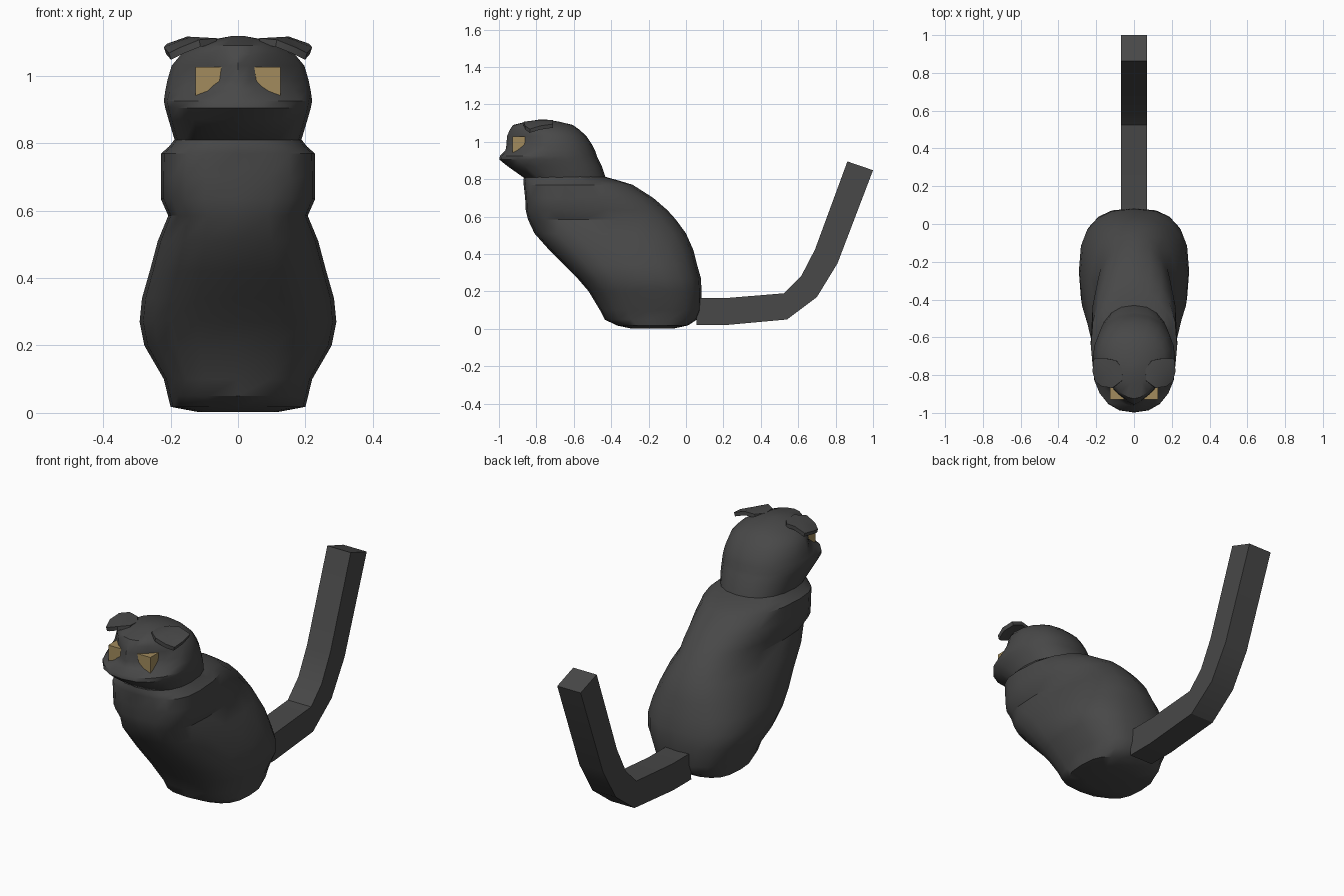
import bpy, bmesh, math


def material(name, color):
    m = bpy.data.materials.new(name)
    m.diffuse_color = color
    return m


FUR = material("dark_fur", (0.065, 0.065, 0.065, 1))
AMBER = material("amber", (0.36, 0.26, 0.11, 1))


def make(name, verts, faces, mat, smooth=None):
    mesh = bpy.data.meshes.new(name)
    bm = bmesh.new()
    vs = [bm.verts.new(v) for v in verts]
    for f in faces:
        bm.faces.new([vs[i] for i in f])
    bmesh.ops.recalc_face_normals(bm, faces=bm.faces)
    bm.to_mesh(mesh)
    bm.free()
    ob = bpy.data.objects.new(name, mesh)
    bpy.context.collection.objects.link(ob)
    mesh.materials.append(mat)
    if smooth:
        bpy.ops.object.select_all(action='DESELECT')
        ob.select_set(True)
        bpy.context.view_layer.objects.active = ob
        bpy.ops.object.shade_smooth_by_angle(angle=math.radians(smooth))
    return ob


def loft(name, rings, mat, smooth=None):
    n = len(rings[0])
    verts = [v for r in rings for v in r]
    faces = [(k * n + i, k * n + (i + 1) % n, (k + 1) * n + (i + 1) % n, (k + 1) * n + i)
             for k in range(len(rings) - 1) for i in range(n)]
    faces += [tuple(range(n)), tuple(range(len(verts) - n, len(verts)))]
    return make(name, verts, faces, mat, smooth)


def ring(z, front, back, half, mid, p_front, p_back, n=20):
    """Horizontal superellipse section, widest at y = mid."""
    pts = []
    for i in range(n):
        a = 2 * math.pi * i / n
        s, c = math.sin(a), math.cos(a)
        p = p_front if c > 0 else p_back
        x = math.copysign(abs(s) ** (2 / p), s) * half
        t = abs(c) ** (2 / p)
        y = mid + t * ((front - mid) if c > 0 else (back - mid))
        pts.append((x, y, z))
    return pts


# Seated body: z, front y, back y, half width, widest y, roundness
body = [
    (0.003, -0.30, -0.06, 0.12, -0.18, 2.5, 2.5),
    (0.018, -0.37, 0.01, 0.20, -0.18, 2.8, 2.8),
    (0.05, -0.435, 0.06, 0.208, -0.19, 2.8, 2.8),
    (0.10, -0.46, 0.08, 0.22, -0.20, 2.8, 2.8),
    (0.20, -0.52, 0.083, 0.278, -0.22, 2.7, 2.7),
    (0.27, -0.58, 0.08, 0.292, -0.25, 2.7, 2.6),
    (0.34, -0.65, 0.06, 0.285, -0.28, 2.7, 2.5),
    (0.42, -0.73, 0.04, 0.262, -0.34, 2.7, 2.5),
    (0.51, -0.81, 0.0, 0.238, -0.45, 2.7, 2.5),
    (0.585, -0.845, -0.055, 0.207, -0.55, 2.8, 2.5),
    (0.635, -0.857, -0.10, 0.229, -0.62, 2.8, 2.3),
    (0.70, -0.86, -0.175, 0.229, -0.64, 2.7, 2.3),
    (0.77, -0.868, -0.285, 0.228, -0.65, 2.6, 2.3),
    (0.79, -0.87, -0.35, 0.205, -0.65, 2.5, 2.3),
    (0.815, -0.865, -0.44, 0.185, -0.65, 2.4, 2.3),
]
loft("body", [ring(*r) for r in body], FUR, 35)

# Head with a pointed muzzle and nose ridge
head = [
    (0.81, -0.87, -0.43, 0.188, -0.66, 2.3, 2.3),
    (0.87, -0.955, -0.45, 0.206, -0.70, 2.3, 2.3),
    (0.905, -0.998, -0.468, 0.216, -0.73, 2.3, 2.3),
    (0.925, -0.995, -0.477, 0.22, -0.74, 2.2, 2.3),
    (0.955, -0.965, -0.487, 0.216, -0.74, 1.65, 2.3),
    (0.985, -0.96, -0.502, 0.21, -0.74, 1.3, 2.3),
    (1.03, -0.957, -0.532, 0.197, -0.74, 1.3, 2.3),
    (1.065, -0.942, -0.57, 0.168, -0.745, 1.6, 2.3),
    (1.09, -0.925, -0.605, 0.125, -0.75, 1.9, 2.2),
    (1.108, -0.85, -0.68, 0.075, -0.76, 2, 2),
    (1.118, -0.79, -0.74, 0.02, -0.765, 2, 2),
]
loft("head", [ring(*r) for r in head], FUR, 40)

# Folded ears: thin curved slabs drooping to the sides
ear = [(0.065, -0.83, 1.112), (0.06, -0.77, 1.11), (0.095, -0.722, 1.112),
       (0.15, -0.712, 1.117), (0.212, -0.712, 1.095), (0.22, -0.78, 1.085),
       (0.205, -0.835, 1.068), (0.17, -0.86, 1.085), (0.115, -0.868, 1.107)]
for side, label in ((-1, "left"), (1, "right")):
    top = [(side * x, y, z) for x, y, z in ear]
    low = [(side * x * 0.97, y, z - 0.02) for x, y, z in ear]
    n = len(ear)
    verts = low + top + [(side * 0.14, -0.79, 1.09), (side * 0.14, -0.79, 1.116)]
    faces = []
    for i in range(n):
        j = (i + 1) % n
        faces += [(i, j, n + j, n + i), (i, j, 2 * n), (n + i, n + j, 2 * n + 1)]
    make("ear_" + label, verts, faces, FUR, 30)

    # Eyes: flat-fronted blocks sunk into the face
    face = [(0.03, 0.94), (0.126, 0.94), (0.126, 1.027), (0.03, 1.027)]
    loft("eye_" + label,
         [[(side * x, y, z) for x, z in face] for y in (-0.928, -0.86)], AMBER)

# Tail: square bar bent upwards (lower y,z then upper y,z per section)
tail = [(0.055, 0.02, 0.06, 0.165), (0.21, 0.02, 0.22, 0.165),
        (0.54, 0.05, 0.525, 0.19), (0.70, 0.17, 0.615, 0.28),
        (0.81, 0.35, 0.69, 0.425), (1.0, 0.848, 0.863, 0.895)]
loft("tail", [[(-0.07, a, b), (0.07, a, b), (0.07, c, d), (-0.07, c, d)]
              for a, b, c, d in tail], FUR, 30)
